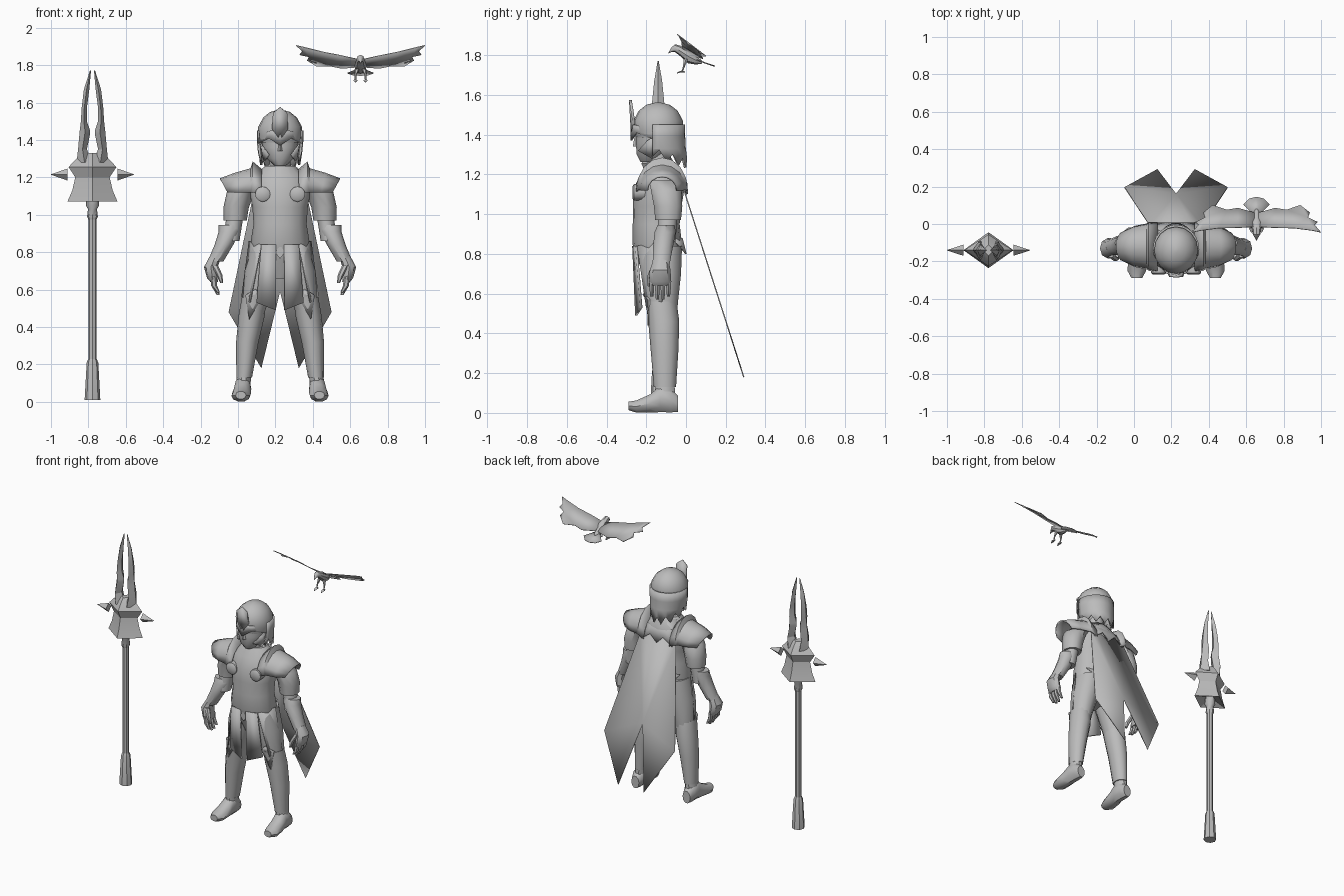
import bpy, bmesh, math
from mathutils import Vector

grey = bpy.data.materials.new("plain_grey")
grey.diffuse_color = (0.5, 0.5, 0.5, 1)

FIGURE, SPEAR, BIRD = (0.225, 0, 0), (-0.778, -0.14, 0), (0.655, 0, 0)


def finish(bm, name, origin, mirror=False, thick=0, angle=40):
    bmesh.ops.recalc_face_normals(bm, faces=bm.faces[:])
    me = bpy.data.meshes.new(name)
    bm.to_mesh(me)
    bm.free()
    me.materials.append(grey)
    me.shade_smooth()
    me.set_sharp_from_angle(angle=math.radians(angle))
    ob = bpy.data.objects.new(name, me)
    ob.location = origin
    bpy.context.collection.objects.link(ob)
    if mirror:
        ob.modifiers.new("mirror", 'MIRROR')
    if thick:
        m = ob.modifiers.new("thickness", 'SOLIDIFY')
        m.thickness, m.offset = thick, 0
    return ob


def loft(name, origin, rings, sides=10, axis='z', mirror=False, angle=40):
    """Rings are (x, y, z, radius_u, radius_v) across the chosen axis."""
    u, v = {'z': ((1, 0, 0), (0, 1, 0)), 'y': ((1, 0, 0), (0, 0, 1)),
            'x': ((0, 1, 0), (0, 0, 1))}[axis]
    u, v = Vector(u), Vector(v)
    bm = bmesh.new()
    rows = []
    for x, y, z, a, b in rings:
        rows.append([bm.verts.new(Vector((x, y, z)) + u * a * math.cos(t) + v * b * math.sin(t))
                     for t in (2 * math.pi * i / sides for i in range(sides))])
    for r, s in zip(rows, rows[1:]):
        for i in range(sides):
            j = (i + 1) % sides
            bm.faces.new((r[i], r[j], s[j], s[i]))
    bm.faces.new(rows[0])
    bm.faces.new(rows[-1])
    return finish(bm, name, origin, mirror, 0, angle)


def grid(name, origin, rows, thick=0.008, mirror=False):
    bm = bmesh.new()
    vs = [[bm.verts.new(p) for p in r] for r in rows]
    for r, s in zip(vs, vs[1:]):
        for i in range(len(r) - 1):
            bm.faces.new((r[i], r[i + 1], s[i + 1], s[i]))
    return finish(bm, name, origin, mirror, thick)


def sheet(name, origin, pts, thick=0.006, mirror=True):
    bm = bmesh.new()
    f = bm.faces.new([bm.verts.new(p) for p in pts])
    bmesh.ops.triangulate(bm, faces=[f])
    return finish(bm, name, origin, mirror, thick)


# --- Spear ---
loft("spear_shaft", SPEAR, [(0, 0, .2, .022, .022), (0, 0, 1.0, .022, .022)], 8)
loft("spear_butt", SPEAR, [(0, 0, .01, .042, .042), (0, 0, .21, .031, .031), (0, 0, .23, .022, .022)], 8)
loft("spear_collar", SPEAR, [(0, 0, .97, .02, .02), (0, 0, .99, .029, .029), (0, 0, 1.03, .024, .024),
                             (0, 0, 1.05, .036, .036), (0, 0, 1.12, .03, .03)], 8)
loft("spear_bell", SPEAR, [(0, 0, 1.10, .03, .03), (0, 0, 1.07, .134, .096), (0, 0, 1.13, .108, .075),
                           (0, 0, 1.20, .092, .06), (0, 0, 1.255, .128, .085), (0, 0, 1.30, .085, .055),
                           (0, 0, 1.33, .03, .03)], 4, angle=20)
blade = [(0, .085, 1.28, .05), (.03, .077, 1.35, .045), (.013, .07, 1.43, .04), (.013, .068, 1.45, .04),
         (.03, .062, 1.50, .035), (.03, .058, 1.57, .03), (.017, .046, 1.67, .02), (.008, .014, 1.77, .003)]
loft("spear_blades", SPEAR, [((i + o) / 2, 0, z, (o - i) / 2, ry) for i, o, z, ry in blade], 4,
     mirror=True, angle=20)
loft("spear_side_spikes", SPEAR, [(.134, 0, 1.215, .03, .032), (.222, 0, 1.215, .001, .001)], 4, 'x', True, 20)

# --- Torso, hips and neck ---
loft("torso", FIGURE, [(0, -.13, .66, .06, .07), (0, -.135, .76, .13, .105), (0, -.145, .85, .158, .125),
                       (0, -.15, .95, .142, .118), (0, -.145, 1.04, .148, .122), (0, -.135, 1.13, .165, .128),
                       (0, -.12, 1.20, .15, .11), (0, -.125, 1.26, .08, .07)], 16)
loft("neck", FIGURE, [(0, -.125, 1.2, .06, .06), (0, -.135, 1.32, .055, .06)], 10)
loft("chest_discs", FIGURE, [(.093, -.2, 1.11, .041, .041), (.093, -.262, 1.11, .041, .041),
                             (.093, -.27, 1.11, .03, .03)], 12, 'y', True)

# --- Tunic panels ---
sheet("tabard", FIGURE, [(.022, -.265, .84), (.10, -.25, .84), (.125, -.225, .53), (.022, -.25, .49)], .012)
loft("belt_buckle", FIGURE, [(0, -.24, .80, .028, .035), (0, -.262, .80, .028, .035)], 4, 'y')
sheet("side_skirt", FIGURE, [(.10, -.245, .84), (.165, -.14, .86), (.205, -.12, .56), (.16, -.2, .53)])
sheet("tunic_tail", FIGURE, [(0, -.02, .88), (.13, -.07, .88), (.07, 0, .80), (0, -.01, .84)])

# --- Cape and mantle ---
cape = [(0, 1.2), (.10, 1.2), (.14, 1.12), (.275, .48), (.10, .18), (0, .59)]
sheet("cape", FIGURE, [(x, -.01 + (1.12 - z) * .32, z) for x, z in cape])
grid("back_mantle", FIGURE, [[(0, -.06, 1.26), (.04, -.065, 1.26), (.09, -.09, 1.25)],
                             [(0, -.01, 1.18), (.06, -.015, 1.18), (.13, -.04, 1.18)],
                             [(0, .005, 1.10), (.05, .005, 1.15), (.12, .005, 1.10)]], mirror=True)

# --- Shoulder plates: arches swept outward ---
arches = [(.10, 0, -.125, .13, 1.10, .14), (.145, 0, -.12, .125, 1.12, .16), (.155, 0, -.12, .118, 1.12, .125),
          (.22, .02, -.12, .105, 1.12, .10), (.28, .04, -.12, .075, 1.12, .07)]
grid("shoulder_plates", FIGURE,
     [[(x + bow * math.sin(t), y + ry * math.cos(t), z + h * math.sin(t))
       for t in (math.pi * i / 8 for i in range(9))] for x, bow, y, ry, z, h in arches], .01, True)

# --- Arms and hands ---
loft("sleeve", FIGURE, [(.16, -.11, 1.17, .06, .08), (.21, -.10, 1.12, .075, .08), (.235, -.09, 1.04, .068, .075),
                        (.24, -.09, .97, .062, .068)], 10, mirror=True)
loft("elbow", FIGURE, [(.24, -.09, 1.0, .045, .05), (.262, -.10, .86, .045, .05)], 10, mirror=True)
loft("forearm_guard", FIGURE, [(.27, -.10, .945, .058, .045), (.272, -.105, .91, .056, .056),
                               (.30, -.115, .84, .05, .053), (.345, -.125, .75, .042, .045)], 10, mirror=True)
loft("palm", FIGURE, [(.345, -.125, .78, .03, .035), (.37, -.13, .72, .037, .052), (.362, -.13, .66, .028, .056),
                      (.352, -.13, .64, .02, .052)], 8, mirror=True)
for i in range(4):
    y = -.172 + i * .028
    tip = .57 if i in (1, 2) else .585
    loft("finger", FIGURE, [(.358, y, .67, .016, .014), (.352, y, .62, .016, .013), (.33, y, tip, .008, .009)],
         6, mirror=True)
loft("thumb", FIGURE, [(.35, -.165, .73, .018, .016), (.325, -.185, .68, .016, .014), (.312, -.185, .635, .008, .008)],
     6, mirror=True)

# --- Legs and feet ---
loft("thigh", FIGURE, [(.075, -.125, .84, .08, .105), (.10, -.125, .70, .09, .10), (.13, -.12, .56, .072, .08),
                       (.145, -.115, .45, .055, .065)], 12, mirror=True)
loft("shin_guard", FIGURE, [(.138, -.125, .56, .066, .078), (.152, -.112, .46, .070, .078),
                            (.175, -.108, .32, .060, .070), (.192, -.106, .13, .042, .056)], 12, mirror=True)
sheet("knee_plate", FIGURE, [(.095, -.19, .56), (.13, -.215, .60), (.185, -.185, .57), (.165, -.19, .44)], .01)
loft("foot", FIGURE, [(.20, -.04, .045, .03, .043), (.20, -.075, .062, .045, .062), (.20, -.13, .07, .046, .07),
                      (.205, -.18, .048, .05, .048), (.21, -.25, .032, .05, .032), (.21, -.29, .035, .028, .022)],
     10, 'y', True)
loft("ankle", FIGURE, [(.20, -.105, .05, .04, .055), (.192, -.106, .16, .038, .05)], 10, mirror=True)

# --- Head, helmet and hair ---
loft("face", FIGURE, [(0, -.185, 1.262, .03, .045), (0, -.175, 1.30, .07, .075), (0, -.16, 1.36, .095, .095),
                      (0, -.15, 1.44, .10, .10)], 14)
loft("nose", FIGURE, [(0, -.25, 1.34, .014, .018), (0, -.245, 1.40, .008, .012)], 4)
loft("helmet", FIGURE, [(0, -.14, 1.385, .112, .112), (0, -.14, 1.42, .118, .122), (0, -.14, 1.47, .117, .125),
                        (0, -.14, 1.52, .09, .098), (0, -.14, 1.55, .052, .06), (0, -.14, 1.562, .01, .012)], 16)
sheet("brow_guard", FIGURE, [(0, -.275, 1.37), (.06, -.25, 1.41), (.115, -.17, 1.38), (.11, -.16, 1.43),
                             (.05, -.262, 1.45), (0, -.275, 1.45)], .008)
sheet("cheek_guard", FIGURE, [(.108, -.15, 1.40), (.098, -.195, 1.37), (.06, -.24, 1.32), (.085, -.17, 1.28)], .008)
sheet("crest", FIGURE, [(0, -.28, 1.575), (.038, -.275, 1.545), (.042, -.262, 1.46), (0, -.27, 1.40)], .014)
arc = [math.radians(-15 + 210 * i / 14) for i in range(15)]
hair = []
for z, r, ry in ((1.45, .118, .124), (1.39, .118, .125), (1.33, .112, .128)):
    hair.append([(r * math.cos(t), -.135 + ry * math.sin(t), z) for t in arc])
hair.append([(.105 * math.cos(t), -.135 + .135 * math.sin(t), 1.295 - .045 * math.sin(t) + (.03 if i % 2 else -.018))
             for i, t in enumerate(arc)])
grid("hair", FIGURE, hair, .012)

# --- Bird ---
loft("bird_body", BIRD, [(0, -.088, 1.812, .002, .003), (0, -.072, 1.828, .010, .012), (0, -.055, 1.835, .02, .02),
                         (0, -.03, 1.822, .024, .026), (0, .01, 1.795, .034, .036), (0, .05, 1.775, .022, .022),
                         (0, .08, 1.765, .008, .008)], 8, 'y')
sheet("bird_tail", BIRD, [(0, .04, 1.78), (.018, .05, 1.778), (.07, .105, 1.757), (.04, .135, 1.747),
                          (0, .145, 1.745)], .005)
sheet("bird_wing", BIRD, [(.01, -.015, 1.83), (.10, -.02, 1.85), (.20, -.022, 1.87), (.30, -.035, 1.895),
                          (.345, -.045, 1.905), (.31, -.005, 1.875), (.325, .01, 1.855), (.275, .035, 1.845),
                          (.285, .06, 1.825), (.235, .065, 1.815), (.235, .10, 1.795), (.16, .075, 1.795),
                          (.10, .085, 1.783), (.01, .06, 1.79)], .005)
loft("bird_leg", BIRD, [(.018, 0, 1.78, .013, .013), (.027, -.01, 1.745, .005, .006), (.027, -.02, 1.715, .004, .004)],
     6, mirror=True)
loft("bird_foot", BIRD, [(.027, -.005, 1.715, .004, .004), (.027, -.025, 1.718, .012, .005),
                         (.027, -.045, 1.71, .003, .003)], 6, 'y', True)
